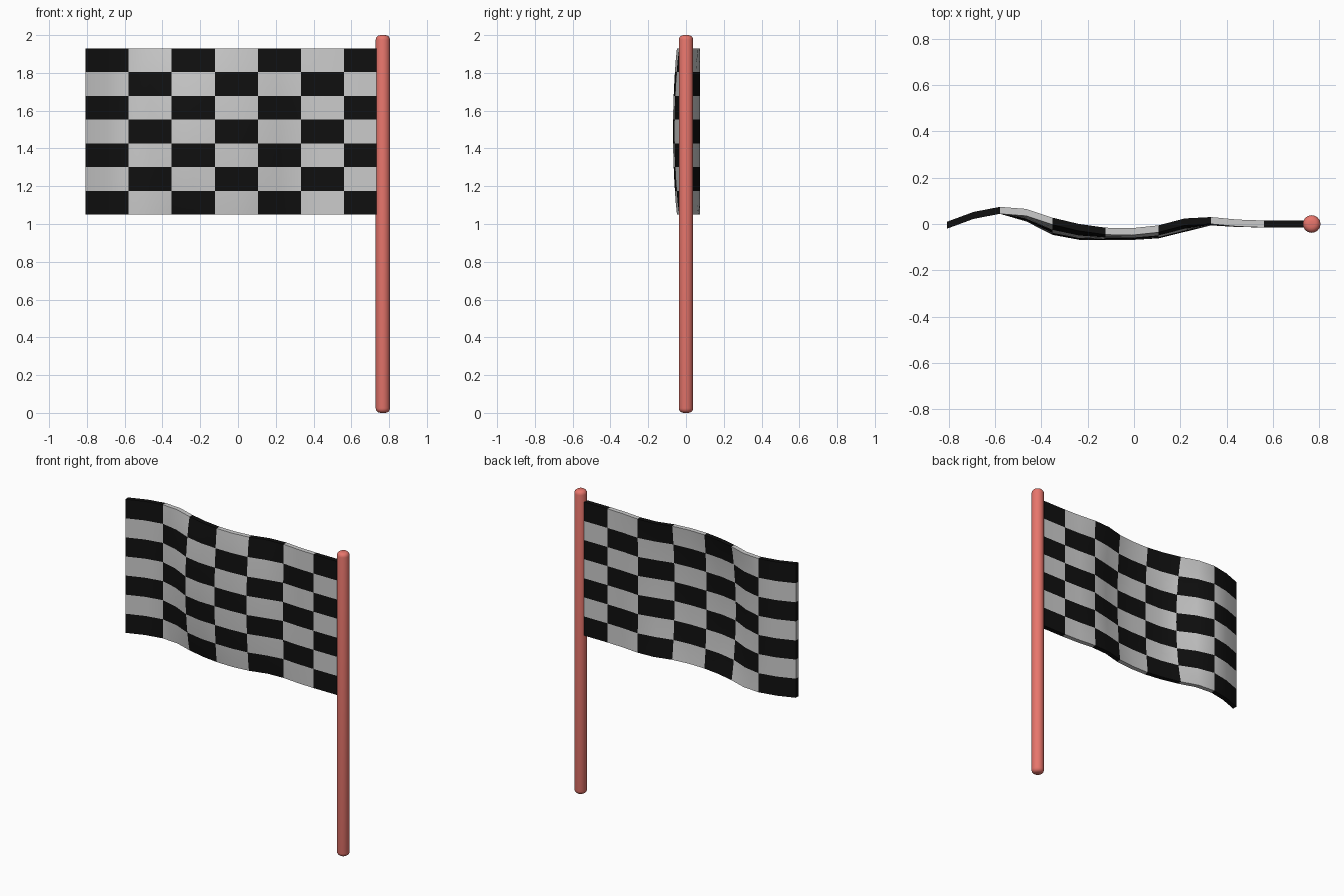
import bpy, bmesh, math

if "Cube" in bpy.data.objects:
    bpy.data.objects.remove(bpy.data.objects["Cube"])


def material(name, rgb):
    m = bpy.data.materials.new(name)
    m.diffuse_color = (*rgb, 1)
    m.use_nodes = True
    m.node_tree.nodes["Principled BSDF"].inputs["Base Color"].default_value = m.diffuse_color
    return m


def smooth(ob, angle):
    bpy.ops.object.select_all(action='DESELECT')
    ob.select_set(True)
    bpy.context.view_layer.objects.active = ob
    bpy.ops.object.shade_smooth_by_angle(angle=math.radians(angle))


red = material("pole_red", (0.8, 0.18, 0.15))
black = material("check_black", (0.005, 0.005, 0.005))
white = material("check_white", (0.6, 0.6, 0.6))

# Pole: long cylinder with rounded ends
bpy.ops.mesh.primitive_cylinder_add(vertices=24, radius=0.038, depth=2, location=(0.767, 0, 1))
pole = bpy.context.object
pole.name = "pole"
pole.data.materials.append(red)
bm = bmesh.new()
bm.from_mesh(pole.data)
rims = [e for e in bm.edges if abs(e.verts[0].co.z - e.verts[1].co.z) < 1e-5]
bmesh.ops.bevel(bm, geom=rims, offset=0.025, segments=4, profile=0.5, affect='EDGES')
bm.to_mesh(pole.data)
bm.free()
smooth(pole, 40)

# Flag: wave of the top and bottom hems, and extra forward sag at mid height
N = 14
X0, DX, Z0, DZ = -0.807, 0.114, 1.93, 0.88 / N
HALF = 0.015
hem = [-0.005, 0.037, 0.059, 0.05, 0.012, -0.015, -0.031, -0.033,
       -0.021, 0.009, 0.015, 0.004, 0, 0, 0]
sag = [0, 0, 0, 0.024, 0.044, 0.038, 0.023, 0.021,
       0.026, 0.028, 0.006, 0.002, 0, 0, 0]

bm = bmesh.new()


def layer(offset):
    return [[bm.verts.new((X0 + i * DX,
                           hem[i] - sag[i] * math.sin(math.pi * j / N) ** 0.8 + offset,
                           Z0 - j * DZ))
             for j in range(N + 1)] for i in range(N + 1)]


def face(verts, i, j):
    # each check is two grid cells wide and tall
    bm.faces.new(verts).material_index = (i // 2 + j // 2) % 2


front, back = layer(-HALF), layer(HALF)
for i in range(N):
    for j in range(N):
        for g in (front, back):
            face((g[i][j], g[i][j + 1], g[i + 1][j + 1], g[i + 1][j]), i, j)
# Hem strips closing the four sides
for k in range(N):
    for s, c in ((0, 0), (N, N - 1)):
        face((front[k][s], front[k + 1][s], back[k + 1][s], back[k][s]), k, c)
        face((front[s][k], front[s][k + 1], back[s][k + 1], back[s][k]), c, k)
bmesh.ops.recalc_face_normals(bm, faces=bm.faces)

mesh = bpy.data.meshes.new("flag")
bm.to_mesh(mesh)
bm.free()
mesh.materials.append(black)
mesh.materials.append(white)
flag = bpy.data.objects.new("flag", mesh)
bpy.context.collection.objects.link(flag)
smooth(flag, 40)
